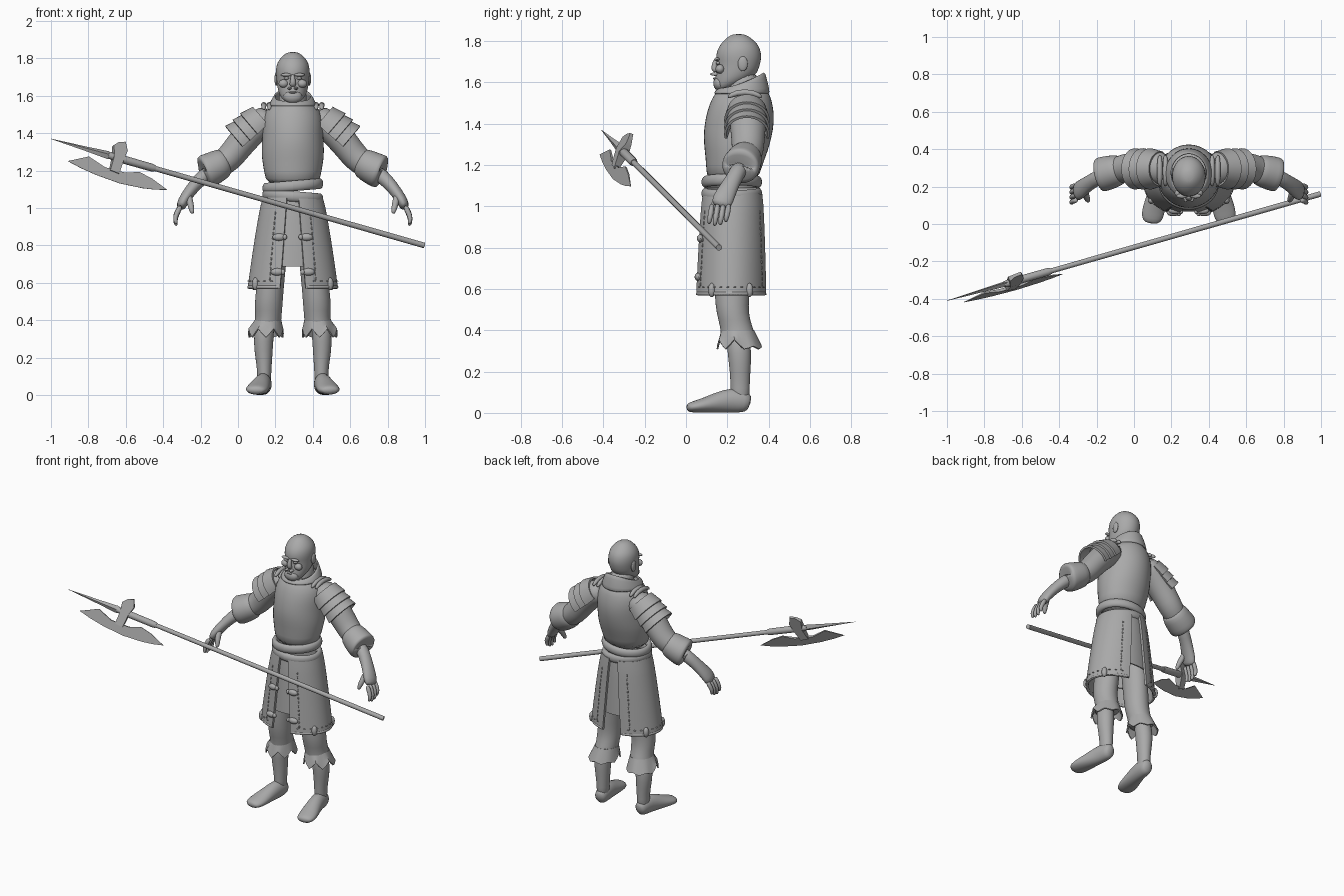
import bpy, bmesh
from math import sin, cos, pi, radians
from mathutils import Vector

if "Cube" in bpy.data.objects:
    bpy.data.objects.remove(bpy.data.objects["Cube"])

CENTRE_X = 0.293
X, Y, Z = Vector((1, 0, 0)), Vector((0, 1, 0)), Vector((0, 0, 1))

grey = bpy.data.materials.new("clay_grey")
grey.use_nodes = True
grey.diffuse_color = (0.4, 0.4, 0.4, 1)
grey.node_tree.nodes["Principled BSDF"].inputs["Base Color"].default_value = grey.diffuse_color


def finish(name, bm, mirror=False, smooth=0, thick=0, shift=CENTRE_X):
    bmesh.ops.recalc_face_normals(bm, faces=bm.faces)
    mesh = bpy.data.meshes.new(name)
    bm.to_mesh(mesh)
    bm.free()
    mesh.materials.append(grey)
    mesh.shade_smooth()
    part = bpy.data.objects.new(name, mesh)
    bpy.context.scene.collection.objects.link(part)
    part.location.x = shift
    if thick:
        solid = part.modifiers.new("thickness", "SOLIDIFY")
        solid.thickness, solid.offset = thick, 0
    if smooth:
        part.modifiers.new("smooth", "SUBSURF").levels = smooth
        part.modifiers["smooth"].render_levels = smooth
    else:
        part.modifiers.new("crisp", "EDGE_SPLIT").split_angle = radians(40)
    if mirror:
        part.modifiers.new("mirror", "MIRROR").use_mirror_merge = False
    return part


def sheet(name, rings, wrap=True, cap=False, **kw):
    """Skin a list of rings of points."""
    bm = bmesh.new()
    rows = [[bm.verts.new(p) for p in ring] for ring in rings]
    n = len(rows[0])
    for low, high in zip(rows, rows[1:]):
        for i in range(n if wrap else n - 1):
            k = (i + 1) % n
            bm.faces.new((low[i], low[k], high[k], high[i]))
    if cap:
        bm.faces.new(rows[0])
        bm.faces.new(rows[-1])
    return finish(name, bm, **kw)


def tube(name, rows, side=Y, flat=False, n=20, smooth=1, **kw):
    """Rows hold x, y, z, radius along the side axis, radius across it."""
    pts = [Vector(r[:3]) for r in rows]
    rings = []
    for i, (p, row) in enumerate(zip(pts, rows)):
        t = Z if flat else (pts[min(i + 1, len(pts) - 1)] - pts[max(i - 1, 0)]).normalized()
        s = (side - t * side.dot(t)).normalized()
        o = t.cross(s)
        turn = [2 * pi * k / n for k in range(n)]
        rings.append([p + s * row[3] * cos(a) + o * row[4] * sin(a) for a in turn])
    return sheet(name, rings, cap=True, smooth=smooth, **kw)


def trunk(name, rows, **kw):
    """Rows hold height, half width, front y, back y."""
    return tube(name, [(0, (f + b) / 2, z, (b - f) / 2, w) for z, w, f, b in rows], flat=True, **kw)


def ball(name, loc, size, mirror=False, tilt=None):
    bm = bmesh.new()
    bmesh.ops.create_uvsphere(bm, u_segments=16, v_segments=10, radius=1)
    for v in bm.verts:
        p = Vector(a * b for a, b in zip(v.co, size))
        if tilt:
            p.rotate(Vector(tilt).to_track_quat("Z", "Y"))
        v.co = p + Vector(loc)
    return finish(name, bm, mirror)


# Head and face
trunk("head", [(1.56, .03, .15, .20), (1.58, .055, .14, .24), (1.61, .075, .138, .31),
               (1.65, .085, .145, .35), (1.69, .088, .15, .36), (1.72, .092, .143, .367),
               (1.76, .09, .15, .362), (1.79, .077, .17, .345), (1.82, .05, .2, .31),
               (1.835, .02, .23, .28)])
trunk("neck", [(1.48, .08, .17, .37), (1.56, .075, .19, .36), (1.66, .075, .21, .35)])
tube("nose", [(0, .148, 1.715, .012, .011), (0, .14, 1.69, .014, .013),
              (0, .134, 1.667, .016, .018), (0, .148, 1.65, .012, .018)], n=12)
ball("beard", (0, .162, 1.595), (.05, .03, .036))
ball("moustache", (.017, .142, 1.64), (.026, .011, .008), True, (.2, 0, 1))
ball("lower_lip", (0, .14, 1.618), (.02, .009, .006))
ball("brow", (.036, .15, 1.712), (.03, .013, .009), True)
ball("eye", (.034, .155, 1.694), (.014, .011, .008), True)
ball("cheek", (.05, .165, 1.665), (.026, .022, .022), True)
ball("ear", (.088, .275, 1.69), (.01, .024, .036), True)

# Breastplate, raised collar and belt rolls
trunk("breastplate", [(1.11, .145, .095, .35), (1.2, .155, .097, .37), (1.27, .17, .088, .4),
                      (1.34, .168, .082, .418), (1.4, .165, .088, .428), (1.46, .165, .1, .428),
                      (1.52, .15, .122, .415), (1.555, .115, .145, .4), (1.57, .08, .17, .37)])
around = [2 * pi * k / 32 for k in range(32)]
collar = []
for v in (0, .5, 1):
    ring = []
    for a in around:
        back = (1 - cos(a)) / 2
        height = .025 + .08 * back ** 1.5
        ring.append((sin(a) * (.125 - .03 * v), .27 - cos(a) * (.132 - .025 * v), 1.545 + height * v))
    collar.append(ring)
sheet("collar", collar, thick=.014, smooth=1)
for name, z, lean in (("upper_belt_roll", 1.118, .012), ("lower_belt_roll", 1.062, -.012)):
    rings = []
    for a in around:
        ring = []
        for k in range(10):
            b = 2 * pi * k / 10
            r = .02 * cos(b)
            ring.append((sin(a) * (.145 + r), .222 - cos(a) * (.128 + r),
                         z + .03 * sin(b) + lean * sin(a)))
        rings.append(ring)
    sheet(name, rings + rings[:1], smooth=1)


# Split skirt over a shorter under layer
def skirt(a, v, grow=0):
    width = .152 + .083 * v ** .8 + grow
    depth = .14 + .03 * v ** .7 + grow
    return Vector((width * sin(a), .225 - .006 * v - depth * cos(a), 1.06 - .49 * v))


panel = []
for j in range(11):
    v = j / 10
    gap = .2 + .09 * v
    panel.append([skirt(gap + (pi - 2 * gap) * k / 28, v) for k in range(29)])
sheet("skirt_panel", panel, wrap=False, thick=.014, mirror=True)
sheet("under_skirt", [[skirt(a, .76 * j / 6, -.014) for a in around] for j in range(7)], thick=.008)

# Hem roll, stitches, tabs and clasps
hem = [skirt(.3 + (pi - .6) * k / 24, .985) for k in range(25)]
tube("hem_roll", [(*p, .011, .011) for p in hem], side=Z, n=8, mirror=True)
for edge in (.55, pi - .55):
    for k in range(14):
        ball("seam_stitch", skirt(edge, .18 + .055 * k, .007), (.004, .004, .009), True)
for k in range(12):
    a = .5 + (pi - 1) * k / 11
    ball("hem_stitch", skirt(a, .92, .007), (.008, .006, .003), True)
for a in (1.0, 2.1):
    ball("hem_tab", skirt(a, .95, .006), (.018, .018, .034), True)
for v in (.44, .82):
    spot = skirt(.37, v, .006)
    ball("clasp", spot, (.036, .018, .02), True)
    ball("clasp_knob", spot + Vector((-.03, -.006, 0)), (.012, .012, .015), True)

# Legs, ragged trouser cuffs and feet
tube("trouser_leg", [(.08, .225, 1.0, .09, .075), (.11, .225, .7, .09, .075),
                     (.123, .222, .56, .084, .074), (.13, .225, .48, .078, .076),
                     (.13, .243, .42, .078, .07), (.136, .253, .37, .085, .074),
                     (.14, .256, .35, .08, .07)], flat=True, mirror=True)
cuff = []
for j in range(5):
    v, ring = j / 4, []
    for k in range(28):
        a = 2 * pi * k / 28
        ragged = (0, .02, .045, .02)[k % 4] * v * (1 if cos(a) > -.3 else .3)
        ring.append((.133 + .011 * v + sin(a) * (.068 + .024 * v),
                     .25 + .008 * v - cos(a) * (.076 + .03 * v), .40 - .092 * v + ragged))
    cuff.append(ring)
sheet("trouser_cuff", cuff, thick=.008, mirror=True)
tube("shin", [(.148, .25, .4, .06, .055), (.158, .26, .28, .058, .053), (.155, .262, .2, .05, .046),
              (.152, .262, .12, .046, .036), (.154, .262, .04, .046, .04)], flat=True, mirror=True)
tube("foot", [(.15, .312, .045, .03, .035), (.153, .285, .055, .042, .054),
              (.158, .22, .062, .046, .062), (.172, .15, .049, .052, .05),
              (.187, .08, .035, .062, .035), (.197, .03, .028, .058, .027),
              (.2, .002, .024, .036, .018)], side=X, mirror=True)

# Arms with rolled sleeves
tube("sleeve", [(.1, .3, 1.49, .08, .07), (.18, .3, 1.455, .09, .085), (.24, .3, 1.39, .088, .08),
                (.29, .3, 1.33, .082, .076), (.34, .3, 1.265, .078, .074),
                (.39, .285, 1.23, .07, .07), (.43, .275, 1.21, .06, .06)], mirror=True)
tube("sleeve_cuff", [(.345, .295, 1.25, .06, .06), (.37, .29, 1.243, .083, .082),
                     (.42, .277, 1.215, .091, .088), (.465, .265, 1.195, .095, .094),
                     (.482, .26, 1.187, .088, .086), (.478, .262, 1.19, .06, .06)], mirror=True)
tube("palm", [(.44, .27, 1.2, .045, .045), (.51, .235, 1.14, .038, .036),
              (.553, .205, 1.085, .045, .032), (.588, .178, 1.035, .053, .03),
              (.602, .168, .995, .047, .024)], mirror=True)
for k, reach in enumerate((.9, 1, .96, .8)):
    y = .127 + .027 * k
    tube("finger", [(.598, y, 1.015, .014, .016), (.622, y - .006, 1 - .035 * reach, .014, .015),
                    (.63, y - .012, 1 - .065 * reach, .013, .013),
                    (.622, y - .016, 1 - .097 * reach, .009, .01)], n=10, mirror=True)
tube("thumb", [(.56, .185, 1.075, .022, .022), (.55, .15, 1.03, .02, .019),
               (.541, .13, .995, .016, .016), (.536, .122, .968, .01, .01)], n=10, mirror=True)

# Overlapping shoulder plates
along, out = Vector((.76, 0, -.65)), Vector((.65, 0, .76))
for k in range(3):
    rings = []
    for j in range(4):
        hub = Vector((.17, .295, 1.45)) + along * (.052 * k - .025 + .025 * j)
        r = .092 + .006 * j
        fan = [radians(-105 + 210 * i / 20) for i in range(21)]
        rings.append([hub + out * r * cos(a) + Y * r * .95 * sin(a) for a in fan])
    sheet("shoulder_plate", rings, wrap=False, thick=.012, mirror=True)
for u in (.125, .155):
    tube("shoulder_strap", [(u, .2, 1.525, .01, .01), (u, .24, 1.553, .016, .016),
                            (u, .33, 1.553, .016, .016), (u, .37, 1.525, .01, .01)],
         side=Z, n=10, mirror=True)

# Polearm, laid out along its own axes from the tip
tip = Vector((-1, -.41, 1.37))
shaft = Vector((1.995, .57, -.57))
length = shaft.length
shaft.normalize()
drop = -Z + shaft * shaft.z
drop = (drop.normalized() + Vector((.275, -.96, 0)) * .35).normalized()
flat_side = shaft.cross(drop)


def pole(name, rows, n=12):
    tube(name, [(*(tip + shaft * s), a, b) for s, a, b in rows], side=drop, n=n, smooth=0, shift=0)


def plate(name, outline):
    """Outline points hold distance along the shaft, drop, half thickness."""
    rings = [[tip + shaft * s + drop * h + flat_side * w * face for s, h, w in outline]
             for face in (-1, 1)]
    sheet(name, rings, cap=True, shift=0)


pole("polearm_shaft", [(.5, .014, .014), (length, .015, .015)])
pole("polearm_socket", [(.33, .016, .016), (.37, .022, .022), (.58, .021, .021), (.6, .017, .017)])
pole("polearm_spike", [(0, .001, .001), (.2, .013, .009), (.33, .023, .015), (.37, .012, .012)], n=4)
edge, body = .001, .008
plate("axe_blade", [(.113, .098, edge), (.224, .04, .004), (.32, .076, body), (.44, .074, body),
                    (.515, .046, .004), (.59, .062, .004), (.686, .1, edge), (.62, .118, edge),
                    (.55, .13, edge), (.42, .14, edge), (.28, .13, edge), (.19, .116, edge)])
plate("axe_lug", [(.412, -.1, body), (.375, -.088, body), (.348, -.06, .014), (.358, 0, .026),
                  (.352, .085, .012), (.405, .09, .012), (.415, 0, .026), (.43, -.05, .014)])
